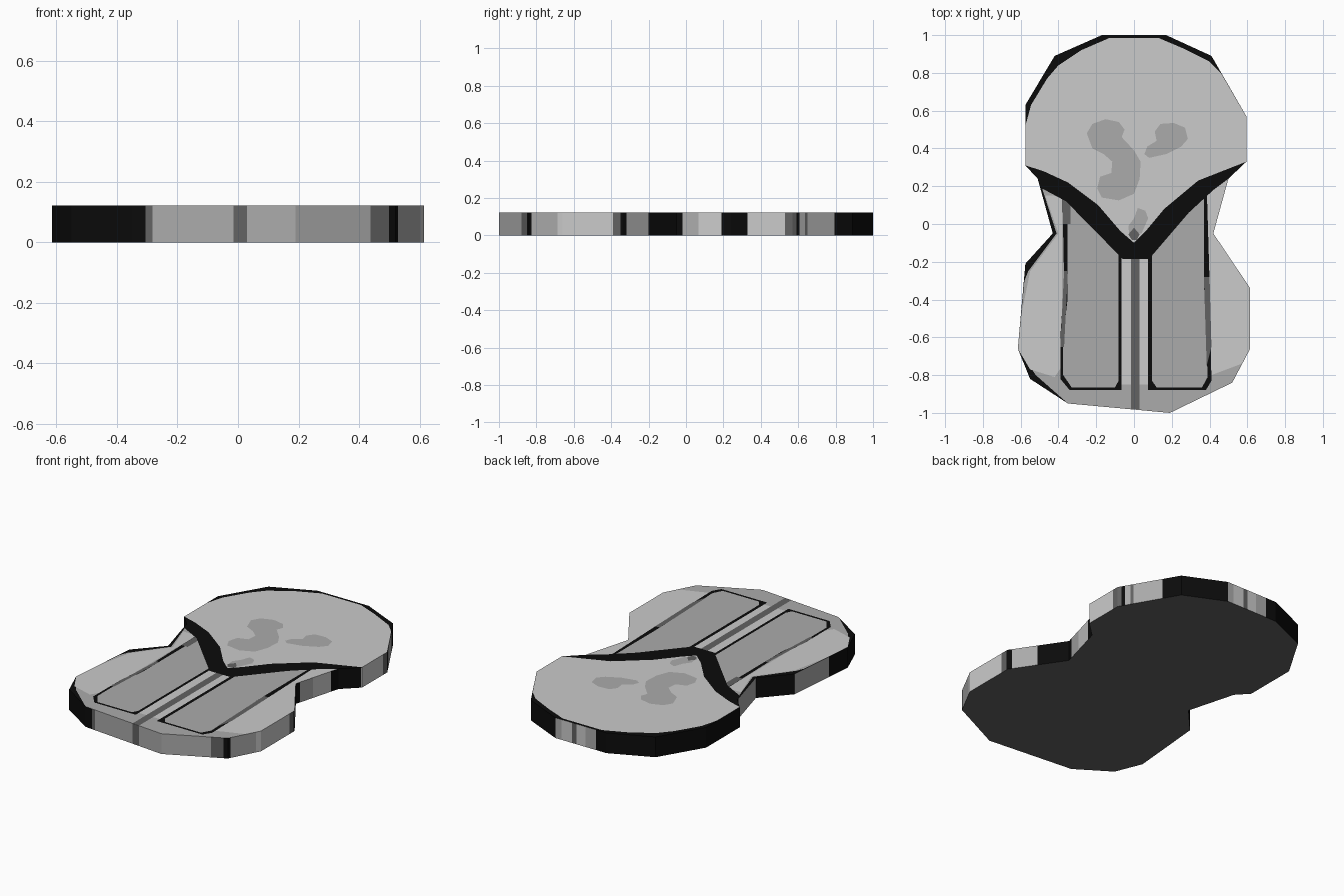
import bpy, bmesh
from mathutils import Vector
from mathutils.geometry import delaunay_2d_cdt

if "Cube" in bpy.data.objects:
    bpy.data.objects.remove(bpy.data.objects["Cube"])

H = 0.122
BLACK, DARK, MID, LIGHT = range(4)
names = ["black", "dark_grey", "mid_grey", "light_grey"]
srgb = [0x0b, 0x62, 0xab, 0xcb]

mesh = bpy.data.meshes.new("shaped_slab")
for n, s in zip(names, srgb):
    m = bpy.data.materials.new(n)
    v = ((s / 255 + 0.055) / 1.055) ** 2.4 if s > 10 else s / 255 / 12.92
    m.diffuse_color = (v, v, v, 1)
    m.use_nodes = True
    m.node_tree.nodes["Principled BSDF"].inputs["Base Color"].default_value = m.diffuse_color
    mesh.materials.append(m)

# Outline, clockwise from above, in four runs
right = [(.17, 1), (.41, .89), (.595, .57), (.595, .33), (.5, .24), (.42, -.05),
         (.615, -.34), (.615, -.66), (.52, -.84), (.19, -1)]
front = [(.19, -1), (-.35, -.95)]
left = [(-.35, -.95), (-.55, -.82), (-.615, -.66), (-.575, -.21), (-.43, -.05),
        (-.51, .24), (-.575, .31), (-.575, .63), (-.42, .89), (-.17, 1)]
back = [(-.17, 1), (.17, 1)]

# Colour bands on the side walls: (upper limit along the axis, colour)
right_bands = [(-.88, MID), (-.85, DARK), (-.825, BLACK), (-.687, MID), (-.39, LIGHT),
               (-.35, DARK), (-.318, BLACK), (-.2, MID), (-.02, BLACK), (.067, MID),
               (.19, LIGHT), (.325, BLACK), (.53, LIGHT), (.59, DARK), (.607, BLACK),
               (.635, MID), (.65, DARK), (.795, MID), (2, BLACK)]
front_bands = [(-.305, BLACK), (-.283, DARK), (-.015, MID), (.03, DARK), (2, MID)]
left_bands = [(-.5, BLACK), (-.21, MID), (-.05, BLACK), (.22, MID), (2, BLACK)]
back_bands = [(-.1, BLACK), (-.03, MID), (.03, LIGHT), (.06, DARK), (.13, LIGHT), (2, MID)]


def banded(chain, axis, bands):
    """Split a run of the outline at band limits; give (start, end, colour)."""
    out = []
    for a, b in zip(chain, chain[1:]):
        a, b = Vector(a), Vector(b)
        d = b[axis] - a[axis]
        ts = sorted((l - a[axis]) / d for l, _ in bands) if abs(d) > 1e-6 else []
        ts = [0] + [t for t in ts if .001 < t < .999] + [1]
        for t0, t1 in zip(ts, ts[1:]):
            p, q = a.lerp(b, t0), a.lerp(b, t1)
            mid = (p[axis] + q[axis]) / 2
            out.append((p, q, next(c for l, c in bands if mid < l)))
    return out


walls = (banded(right, 1, right_bands) + banded(front, 0, front_bands)
         + banded(left, 1, left_bands) + banded(back, 0, back_bands))
ring = [tuple(w[0]) for w in walls]

# Painted regions of the top, later ones over earlier ones
regions = []


def paint(colour, pts):
    regions.append((colour, pts))


def box(colour, x0, x1, y0, y1):
    paint(colour, [(x0, y0), (x1, y0), (x1, y1), (x0, y1)])


# lower body and side lobes
paint(MID, [(-.49, .2), (-.41, -.05), (-.56, -.25), (-.58, -.3), (-.615, -.66), (-.52, -.8),
            (-.35, -.95), (.19, -1), (.52, -.84), (.615, -.66), (.615, -.34),
            (.42, -.09), (.42, -.05), (.5, .24), (0, .2)])
paint(LIGHT, [(-.47, .15), (-.4, -.05), (-.55, -.25), (-.6, -.5), (-.615, -.66), (-.55, -.77),
              (-.42, -.81), (-.38, -.75), (-.38, .15)])
paint(LIGHT, [(.5, .24), (.42, -.05), (.615, -.34), (.615, -.66), (.57, -.74), (.41, -.8),
              (.39, -.2), (.38, .15)])
# two long panels with dark frames
paint(BLACK, [(-.38, .2), (-.37, -.3), (-.39, -.6), (-.39, -.82), (-.34, -.88), (-.065, -.88),
              (-.065, -.15)])
paint(MID, [(-.352, .2), (-.352, -.4), (-.375, -.6), (-.375, -.8), (-.33, -.865), (-.1, -.865),
            (-.082, -.83), (-.082, -.15)])
paint(BLACK, [(.075, -.15), (.075, -.88), (.38, -.88), (.41, -.83), (.4, -.3), (.385, .2)])
paint(MID, [(.095, -.15), (.095, -.83), (.12, -.865), (.36, -.865), (.39, -.81),
            (.37, -.3), (.37, .2)])
paint(DARK, [(-.37, -.25), (-.39, -.65), (-.37, -.65), (-.35, -.25)])
paint(DARK, [(.37, -.28), (.4, -.28), (.41, -.65), (.385, -.75)])
box(DARK, -.375, -.335, 0, .13)
# centre strip
box(LIGHT, -.065, .075, -.85, -.15)
box(DARK, -.015, .03, -.98, -.15)
# head
paint(LIGHT, [(-.575, .31), (-.575, .52), (-.545, .63), (-.46, .77), (-.4, .84), (-.28, .92),
              (-.13, .985), (.13, .985), (.26, .93), (.4, .86), (.46, .8), (.595, .57),
              (.595, .33), (.34, .23), (0, -.1), (-.35, .22)])
# black V-shaped band
paint(BLACK, [(-.575, .31), (-.48, .28), (-.35, .22), (-.19, .1), (-.07, -.04), (0, -.1),
              (.06, -.04), (.16, .08), (.34, .23), (.595, .33), (.5, .24), (.42, .18),
              (.29, .06), (.08, -.185), (-.06, -.185), (-.36, .12), (-.49, .19), (-.51, .24)])
# grey patches on the head
paint(MID, [(-.25, .48), (-.22, .53), (-.15, .555), (-.08, .54), (-.05, .5), (-.065, .46),
            (0, .39), (.035, .33), (.03, .24), (0, .16), (-.08, .125), (-.17, .14),
            (-.195, .19), (-.18, .25), (-.12, .27), (-.115, .33), (-.16, .37), (-.22, .4)])
paint(MID, [(.055, .37), (.08, .35), (.17, .37), (.25, .41), (.285, .45), (.27, .51),
            (.21, .535), (.14, .53), (.11, .49), (.12, .44), (.07, .41)])
paint(MID, [(.02, .085), (.06, .07), (.075, .03), (.04, -.05), (-.025, -.06), (-.03, -.01),
            (0, .03)])
paint(DARK, [(0, -.02), (.03, -.055), (.015, -.085), (-.01, -.085), (-.03, -.055)])


def inside(p, poly):
    hit = False
    for (x0, y0), (x1, y1) in zip(poly, poly[1:] + poly[:1]):
        if (y0 > p[1]) != (y1 > p[1]) and p[0] < x0 + (p[1] - y0) * (x1 - x0) / (y1 - y0):
            hit = not hit
    return hit


# Cut the top along every region border
pts, edges = [], []
for poly in [ring] + [r[1] for r in regions]:
    n, k = len(pts), len(poly)
    pts += [Vector(p) for p in poly]
    edges += [(n + i, n + (i + 1) % k) for i in range(k)]
cut = delaunay_2d_cdt(pts, edges, [], 0, 1e-4)
cv, cf = cut[0], cut[2]

bm = bmesh.new()


def add_face(verts, colour):
    f = bm.faces.new(verts)
    f.material_index = colour


top = [bm.verts.new((p[0], p[1], H)) for p in cv]
for f in cf:
    c = sum((cv[i] for i in f), Vector((0, 0))) / len(f)
    if inside(c, ring):
        colour = next((col for col, poly in reversed(regions) if inside(c, poly)), BLACK)
        add_face([top[i] for i in f], colour)

# Side walls and flat underside
for a, b, colour in walls:
    add_face([bm.verts.new((p[0], p[1], z)) for p, z in ((b, 0), (a, 0), (a, H), (b, H))], colour)
add_face([bm.verts.new((p[0], p[1], 0)) for p in ring], DARK)

bmesh.ops.remove_doubles(bm, verts=bm.verts, dist=1e-5)
bmesh.ops.delete(bm, geom=[v for v in bm.verts if not v.link_faces], context='VERTS')
bm.to_mesh(mesh)
bm.free()
bpy.context.collection.objects.link(bpy.data.objects.new("shaped_slab", mesh))
